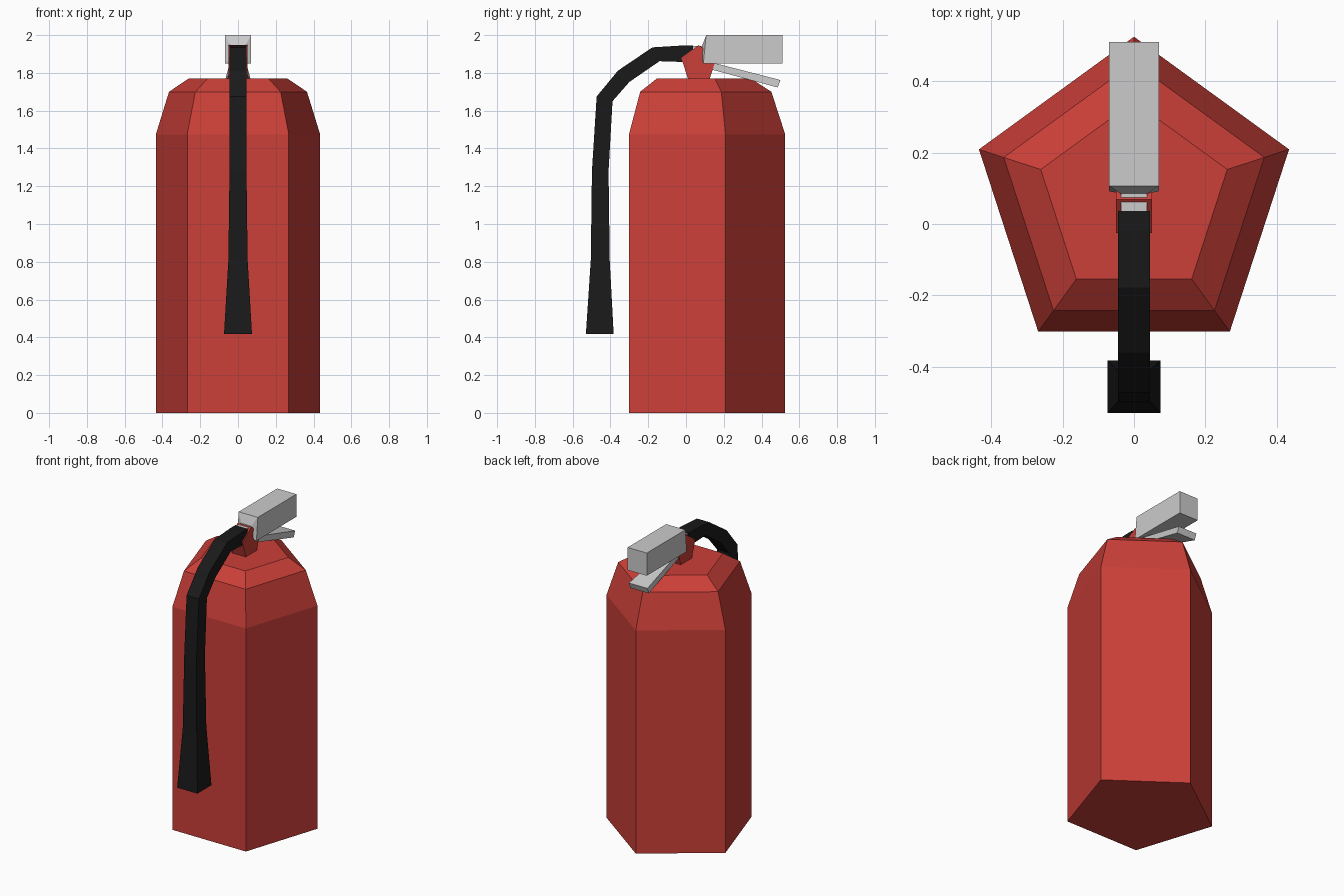
import bpy, bmesh
from math import sin, cos, pi

if "Cube" in bpy.data.objects:
    bpy.data.objects.remove(bpy.data.objects["Cube"])


def material(name, color):
    m = bpy.data.materials.new(name)
    m.diffuse_color = (*color, 1)
    m.use_nodes = True
    m.node_tree.nodes["Principled BSDF"].inputs["Base Color"].default_value = m.diffuse_color
    return m


red = material("red_paint", (0.60, 0.05, 0.04))
black = material("black_rubber", (0.01, 0.01, 0.01))


def loft(name, rings, mat=None):
    """Skin matching rings of points and cap both ends."""
    bm = bmesh.new()
    loops = [[bm.verts.new(p) for p in ring] for ring in rings]
    n = len(loops[0])
    for a, b in zip(loops, loops[1:]):
        for i in range(n):
            j = (i + 1) % n
            bm.faces.new((a[i], a[j], b[j], b[i]))
    bm.faces.new(loops[0][::-1])
    bm.faces.new(loops[-1])
    bmesh.ops.recalc_face_normals(bm, faces=bm.faces)
    mesh = bpy.data.meshes.new(name)
    bm.to_mesh(mesh)
    bm.free()
    obj = bpy.data.objects.new(name, mesh)
    bpy.context.collection.objects.link(obj)
    if mat:
        mesh.materials.append(mat)
    return obj


def pentagon(r):
    return [(r * sin(2 * pi * i / 5), r * cos(2 * pi * i / 5)) for i in range(5)]


def strip_ring(a, b, w):
    """Rectangle across x between side-profile points a and b (y, z)."""
    return [(-w, *a), (w, *a), (w, *b), (-w, *b)]


CY = 0.068  # axis of the tank

# Tank: five-sided body with stepped shoulders
loft("tank", [[(x, y + CY, z) for x, y in pentagon(r)]
              for r, z in ((0.457, 0), (0.457, 1.475), (0.384, 1.70), (0.275, 1.77))], red)

# Valve neck: five-sided prism lying across x
loft("valve_neck", [[(s, CY + u, 1.849 + v) for u, v in pentagon(0.098)]
                    for s in (-0.05, 0.05)], red)

# Carry handle: block with tapered front and small stub
loft("carry_handle", [strip_ring(*r) for r in (
    ((0.035, 1.942), (0.035, 1.875), 0.037),
    ((0.085, 1.942), (0.085, 1.875), 0.037),
    ((0.107, 2.0), (0.092, 1.85), 0.07),
    ((0.51, 2.0), (0.51, 1.85), 0.07))])

# Squeeze lever: thin tilted plate widening to the back
loft("squeeze_lever", [strip_ring(*r) for r in (
    ((0.10, 1.865), (0.09, 1.83), 0.04),
    ((0.50, 1.762), (0.485, 1.723), 0.068))])

# Hose: outer point, inner point, half width
loft("hose", [strip_ring(*r) for r in (
    ((0.037, 1.945), (0.037, 1.858), 0.045),
    ((-0.02, 1.945), (-0.02, 1.858), 0.045),
    ((-0.178, 1.935), (-0.14, 1.862), 0.045),
    ((-0.36, 1.812), (-0.30, 1.752), 0.045),
    ((-0.473, 1.675), (-0.389, 1.65), 0.045),
    ((-0.498, 1.28), (-0.41, 1.28), 0.045),
    ((-0.504, 0.81), (-0.404, 0.81), 0.051),
    ((-0.53, 0.418), (-0.383, 0.418), 0.074))], black)
